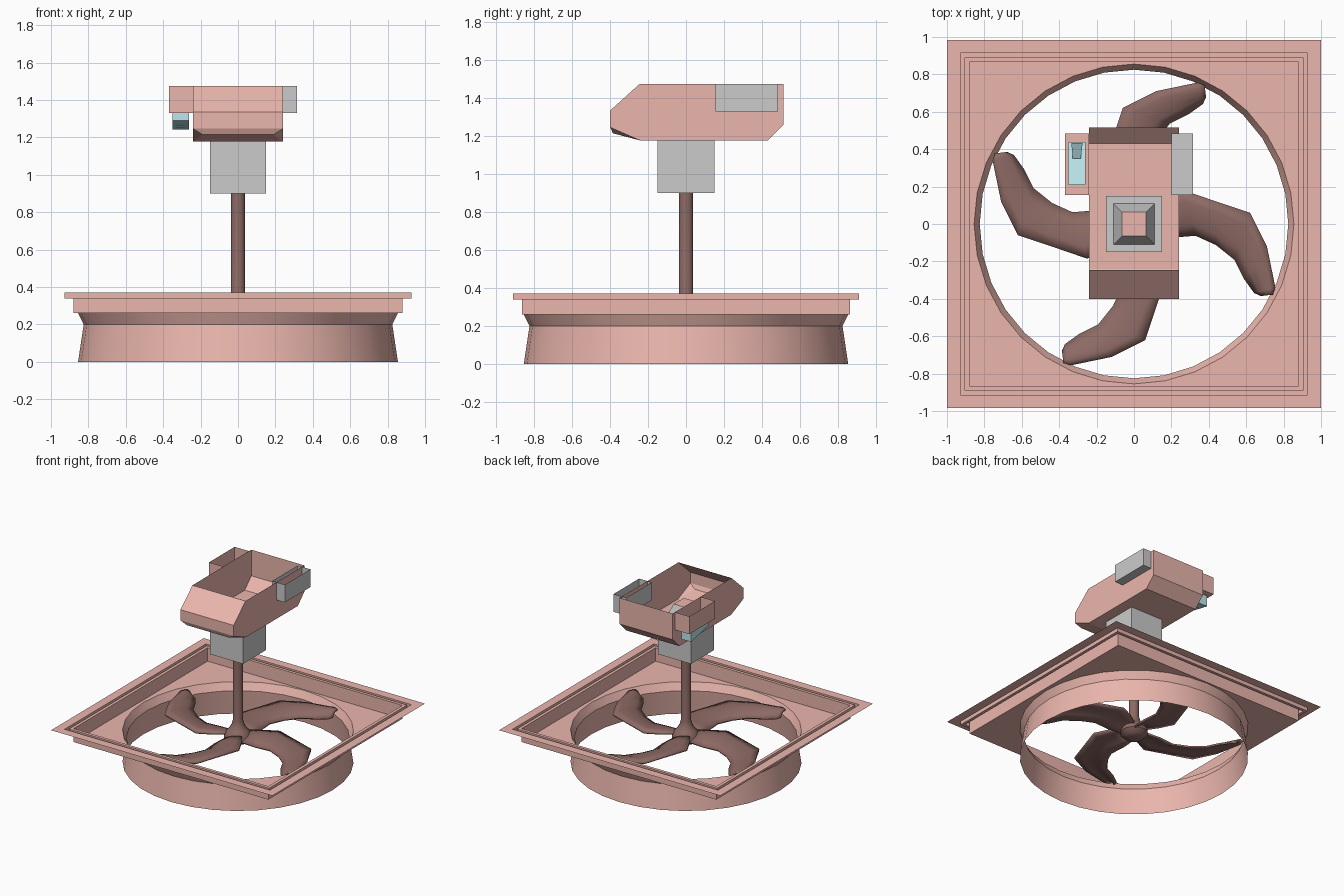
import bpy, bmesh, math
from mathutils import Vector

if "Cube" in bpy.data.objects:
    bpy.data.objects.remove(bpy.data.objects["Cube"])


def material(name, rgb):
    m = bpy.data.materials.new(name)
    m.diffuse_color = (*rgb, 1)
    m.use_nodes = True
    m.node_tree.nodes["Principled BSDF"].inputs["Base Color"].default_value = m.diffuse_color
    return m


PINK = material("pink_plastic", (0.83, 0.47, 0.42))
BROWN = material("dark_brown", (0.27, 0.145, 0.13))
TEAL = material("teal", (0.5, 0.8, 0.83))


def make(name, verts, faces, mat=None, smooth=None):
    me = bpy.data.meshes.new(name)
    me.from_pydata([tuple(v) for v in verts], [], faces)
    bm = bmesh.new()
    bm.from_mesh(me)
    bmesh.ops.recalc_face_normals(bm, faces=bm.faces)
    bm.to_mesh(me)
    bm.free()
    ob = bpy.data.objects.new(name, me)
    bpy.context.collection.objects.link(ob)
    if mat:
        me.materials.append(mat)
    if smooth:
        bpy.ops.object.select_all(action='DESELECT')
        ob.select_set(True)
        bpy.context.view_layer.objects.active = ob
        bpy.ops.object.shade_smooth_by_angle(angle=math.radians(smooth))
    return ob


def loft_data(loops, cap_start=False, cap_end=False):
    n = len(loops[0])
    verts = [v for lp in loops for v in lp]
    faces = [(k * n + i, k * n + (i + 1) % n, (k + 1) * n + (i + 1) % n, (k + 1) * n + i)
             for k in range(len(loops) - 1) for i in range(n)]
    if cap_start:
        faces.append(tuple(range(n)))
    if cap_end:
        faces.append(tuple(range(len(verts) - n, len(verts))))
    return verts, faces


def loft(name, loops, mat=None, smooth=None, cap_start=False, cap_end=False):
    return make(name, *loft_data(loops, cap_start, cap_end), mat, smooth)


def rect(x0, x1, y0, y1, z):
    return [(x1, y1, z), (x0, y1, z), (x0, y0, z), (x1, y0, z)]


def square(hx, hy, z):
    return rect(-hx, hx, -hy, hy, z)


def circle(r, z, n):
    return [(r * math.cos(2 * math.pi * i / n), r * math.sin(2 * math.pi * i / n), z)
            for i in range(n)]


# Mounting tray: flat flange, seal groove, inner wall, floor with round hole
N, RIM, FLOOR = 32, 0.855, 0.26
steps = [(1.0, 0.985, 0.37), (0.928, 0.913, 0.37), (0.928, 0.913, 0.34),
         (0.905, 0.89, 0.34), (0.905, 0.89, 0.37), (0.88, 0.865, 0.37), (0.88, 0.865, FLOOR)]
verts, faces = loft_data([square(*s) for s in steps])
corner, base, q = len(verts) - 4, len(verts), N // 4
verts += circle(RIM, FLOOR, N)
for i in range(N):
    k = i // q
    faces.append((corner + k, base + i, base + (i + 1) % N))
    if i % q == 0:
        faces.append((corner + (k - 1) % 4, corner + k, base + i))
make("mounting_tray", verts, faces, PINK)

# Round duct below the tray
loft("duct_ring", [circle(RIM, FLOOR, N), circle(0.825, 0.2, N), circle(RIM, 0, N)], PINK, 30)

# Shaft and hub turned as one piece
hub_profile = [(0.03, 0.165), (0.075, 0.175), (0.105, 0.205), (0.1, 0.245), (0.07, 0.275),
               (0.048, 0.31), (0.038, 0.35), (0.038, 0.92)]
loft("shaft_and_hub", [circle(r, z, 20) for r, z in hub_profile], BROWN, 50, True, True)

# Four swept blades: stations of (leading edge, trailing edge)
stations = [((0.05, 0.07), (0.05, -0.06)), ((0.14, 0.13), (0.2, -0.07)),
            ((0.25, 0.185), (0.33, -0.06)), ((0.43, 0.123), (0.44, -0.11)),
            ((0.62, 0.06), (0.54, -0.19)), ((0.71, -0.12), (0.59, -0.29)),
            ((0.755, -0.34), (0.645, -0.365)), ((0.74, -0.38), (0.68, -0.38))]
ACROSS = 5
bverts = []
for lead, trail in stations:
    a, b = Vector((*lead, 0.245)), Vector((*trail, 0.205))
    for j in range(ACROSS):
        t = j / (ACROSS - 1)
        p = a.lerp(b, t)
        p.z += 0.02 * math.sin(math.pi * t)
        bverts.append(p)
bfaces = [(i * ACROSS + j, i * ACROSS + j + 1, (i + 1) * ACROSS + j + 1, (i + 1) * ACROSS + j)
          for i in range(len(stations) - 1) for j in range(ACROSS - 1)]
for k in range(4):
    blade = make(f"fan_blade_{k + 1}", bverts, bfaces, BROWN, 40)
    blade.rotation_euler.z = k * math.pi / 2
    solid = blade.modifiers.new("thickness", 'SOLIDIFY')
    solid.thickness, solid.offset = 0.015, 0

# Motor block with stepped pyramid top reaching into the housing
loft("motor_block", [square(0.15, 0.15, 0.9), square(0.15, 0.15, 1.19),
                     square(0.11, 0.11, 1.19), square(0.065, 0.065, 1.3)], cap_start=True)
make("motor_cap", square(0.065, 0.065, 1.3), [(0, 1, 2, 3)], PINK)

# Open-topped housing: side outline (x, y, z), with narrowed lower nose edge
outline = [(0.24, -0.245, 1.475), (0.24, -0.4, 1.335), (0.24, -0.4, 1.247),
           (0.19, -0.385, 1.215), (0.24, -0.24, 1.177), (0.24, 0.43, 1.177),
           (0.24, 0.515, 1.262), (0.24, 0.515, 1.475)]
n = len(outline)
hverts = outline + [(-x, y, z) for x, y, z in outline]
hfaces = [(i, i + 1, n + i + 1, n + i) for i in range(n - 1)]
for o in (0, n):
    hfaces += [tuple(o + i for i in (0, 1, 2, 4, 5, 6, 7)), (o + 2, o + 3, o + 4)]
make("housing", hverts, hfaces, PINK)

# Side compartments, open at the top
loft("grey_side_box", [rect(0.2, 0.315, 0.155, 0.485, 1.475),
                       rect(0.2, 0.315, 0.155, 0.485, 1.33)], cap_end=True)
loft("pink_side_box", [rect(-0.37, -0.241, 0.155, 0.485, 1.475),
                       rect(-0.37, -0.241, 0.155, 0.485, 1.33),
                       rect(-0.35, -0.262, 0.21, 0.435, 1.33)], PINK)

# Teal socket hanging under the pink compartment, with a small latch inside
sloped = [(x, y, 1.29 if y < 0.3 else 1.242) for x, y, z in rect(-0.35, -0.262, 0.21, 0.435, 0)]
loft("teal_socket", [rect(-0.35, -0.262, 0.21, 0.435, 1.33), sloped], TEAL, cap_end=True)
latch = [(-0.275, 0.434), (-0.335, 0.434), (-0.328, 0.35), (-0.284, 0.35)]
loft("socket_latch", [[(x, y, 1.255) for x, y in latch],
                      [(x, y, 1.32 if y > 0.4 else 1.28) for x, y in latch]],
     TEAL, cap_start=True, cap_end=True)
